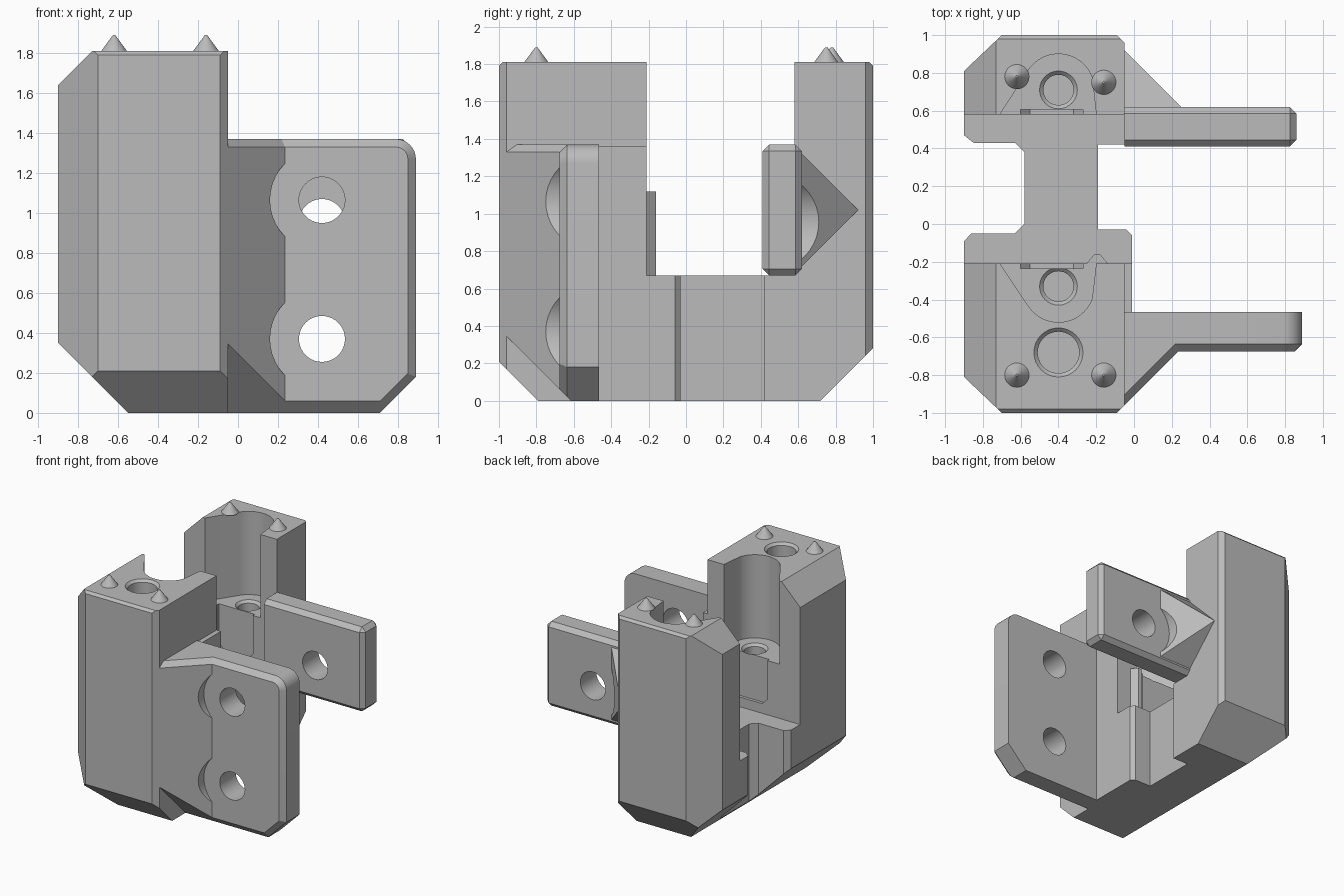
import bpy, bmesh, math
from mathutils import Vector

cube = bpy.data.objects.get("Cube")
if cube:
    bpy.data.objects.remove(cube, do_unlink=True)

grey = bpy.data.materials.new("plain grey")
grey.use_nodes = True
GREY = (0.5, 0.5, 0.5, 1)
grey.diffuse_color = GREY
grey.node_tree.nodes["Principled BSDF"].inputs["Base Color"].default_value = GREY


def finish(name, bm):
    bmesh.ops.recalc_face_normals(bm, faces=bm.faces[:])
    mesh = bpy.data.meshes.new(name)
    bm.to_mesh(mesh)
    bm.free()
    mesh.materials.append(grey)
    ob = bpy.data.objects.new(name, mesh)
    bpy.context.collection.objects.link(ob)
    return ob


def prism(name, outline, lo, hi, axis="z", planes=(), bevel=None, width=0.04):
    """Extrude an outline along z or y, bevel chosen edges, then trim by planes."""
    bm = bmesh.new()
    place = (lambda u, v, w: (u, v, w)) if axis == "z" else (lambda u, v, w: (u, w, v))
    low = [bm.verts.new(place(u, v, lo)) for u, v in outline]
    top = [bm.verts.new(place(u, v, hi)) for u, v in outline]
    bm.faces.new(low)
    bm.faces.new(top)
    n = len(outline)
    for i in range(n):
        j = (i + 1) % n
        bm.faces.new((low[i], low[j], top[j], top[i]))
    bmesh.ops.recalc_face_normals(bm, faces=bm.faces[:])
    if bevel:
        edges = [e for e in bm.edges if bevel(e.verts[0].co, e.verts[1].co)]
        bmesh.ops.bevel(bm, geom=edges, offset=width, segments=1, affect="EDGES")
    for co, normal in planes:
        cut = bmesh.ops.bisect_plane(bm, geom=bm.verts[:] + bm.edges[:] + bm.faces[:],
                                     dist=1e-5, plane_co=co, plane_no=Vector(normal).normalized(),
                                     clear_outer=True)
        rim = [g for g in cut["geom_cut"] if isinstance(g, bmesh.types.BMEdge)]
        if rim:
            bmesh.ops.holes_fill(bm, edges=[e for e in bm.edges if e.is_boundary], sides=0)
    return finish(name, bm)


def arc(cx, cy, r, a0, a1, steps, flip=1):
    angles = [math.radians(a0 + (a1 - a0) * i / steps) for i in range(steps + 1)]
    return [(cx + r * math.cos(a), cy + flip * r * math.sin(a)) for a in angles]


def disc(cx, cy, r):
    return arc(cx, cy, r, 0, 360, 40)[:-1]


def cone(name, r1, r2, height, x, y, z):
    bm = bmesh.new()
    bmesh.ops.create_cone(bm, cap_ends=True, segments=32, radius1=r1, radius2=r2, depth=height)
    bmesh.ops.translate(bm, verts=bm.verts[:], vec=(x, y, z + height / 2))
    return finish(name, bm)


def carve(ob, cutters):
    """Subtract the cutters from a part and remove them."""
    for c in cutters:
        c.hide_render = True
        mod = ob.modifiers.new("cut", "BOOLEAN")
        mod.operation, mod.solver, mod.object = "DIFFERENCE", "EXACT", c
    bpy.context.view_layer.update()
    graph = bpy.context.evaluated_depsgraph_get()
    mesh = bpy.data.meshes.new_from_object(ob.evaluated_get(graph))
    ob.modifiers.clear()
    ob.data = mesh
    for c in cutters:
        bpy.data.objects.remove(c, do_unlink=True)


def round_hole(x, y, z, r, depth):
    """Blind hole with a countersunk rim."""
    return [prism("cutter", disc(x, y, r), z - depth, z + 0.1),
            cone("cutter", r, r + 0.04, 0.04, x, y, z - 0.02)]


TOP, FLOOR, BASE, CX = 1.81, 1.12, 0.67, -0.4
under_left = ((-0.55, 0, 0), (-1, 0, -1))
over_left = ((-0.9, 0, 1.64), (-1, 0, 1))


# Tall columns with a scalloped socket on the inner face
def column(name, s, face, socket_y, foot):
    outline = [(-0.9, face), (-0.9, s * 0.81), (-0.7, s), (-0.09, s),
               (-0.05, s * 0.96), (-0.05, face)]
    ob = prism(name, outline, 0, TOP, planes=[
        under_left, over_left, ((0, s * foot, 0), (0, s, -1)), ((0, s, 1.79), (0, s, 1))])
    out = face - s * 0.1
    scallop = [(-0.2, out), (-0.2, face)] + arc(CX, socket_y, 0.19, 20, 145, 24, s)
    scallop += [(-0.71, face), (-0.71, out)]
    panel = [(-0.6, FLOOR + 0.05), (-0.6, 0.8), (-0.55, 0.75), (-0.32, 0.75),
             (-0.27, 0.8), (-0.27, FLOOR + 0.05)]
    cutters = [prism("cutter", scallop, FLOOR, TOP + 0.1),
               prism("cutter", panel, face - 0.025, face + 0.025, "y")]
    cutters += round_hole(CX, socket_y, FLOOR, 0.08, 0.3)
    if s < 0:
        cutters += round_hole(CX, -0.68, TOP, 0.11, 0.4)
    carve(ob, cutters)
    return ob


column("front_column", -1, -0.21, -0.33, 0.79)
column("back_column", 1, 0.58, 0.71, 0.72)

# Locating pins on the column tops
for label, x, y in (("front_left", -0.16, -0.8), ("front_right", -0.62, -0.8),
                    ("back_left", -0.16, 0.75), ("back_right", -0.62, 0.78)):
    cone(label + "_pin", 0.066, 0.006, 0.082, x, y, TOP - 0.002)

# Low base with a narrow bridge joining the columns
prism("bridge_base", [
    (-0.9, -0.22), (-0.9, -0.09), (-0.86, -0.05), (-0.63, -0.05), (-0.58, 0), (-0.58, 0.38),
    (-0.63, 0.43), (-0.85, 0.43), (-0.9, 0.47), (-0.9, 0.59), (-0.05, 0.59), (-0.05, 0.42),
    (-0.19, 0.42), (-0.19, -0.03), (-0.04, -0.03), (-0.01, -0.06), (-0.01, -0.22)],
    0, BASE, planes=[under_left])

# Thickened side behind the front plate, and the small rib beside the socket
prism("side_thickening", [(-0.1, -0.48), (-0.01, -0.48), (-0.01, -0.21), (-0.1, -0.21)], 0, 1.36)
prism("socket_rib", [(-0.26, -0.22), (-0.21, -0.16), (-0.18, -0.16), (-0.13, -0.22)],
      BASE - 0.02, FLOOR)

# Front mounting plate with two bolt holes
FRONT = -0.675
under_front = ((0, -0.615, 0), (0, -1, -1))
front_plate = prism(
    "front_plate",
    [(-0.08, 0), (0.71, 0), (0.89, 0.18)] + arc(0.79, 1.27, 0.1, 0, 90, 8) + [(-0.08, 1.37)],
    FRONT, -0.465, "y", planes=[under_front],
    bevel=lambda a, b: max(a.y, b.y) < FRONT + 0.001 and max(a.x, b.x) > 0)
bolt_heights = (0.37, 1.065)
carve(front_plate, [prism("cutter", disc(0.42, z, 0.115), -0.8, -0.3, "y") for z in bolt_heights])

front_gusset = prism(
    "front_gusset",
    [(-0.05, -0.96), (0.235, FRONT), (0.235, -0.63), (-0.08, -0.63), (-0.08, -0.93)], 0, 1.37,
    planes=[under_front, ((-0.05, -0.96, 1.33), (0.707, -0.707, 1))])
carve(front_gusset, [prism("cutter", disc(0.42, z, 0.26), -1.1, FRONT, "y") for z in bolt_heights])

# Back mounting plate with one bolt hole
back_plate = prism(
    "back_plate", [(-0.05, BASE), (0.86, BASE), (0.86, 1.37), (-0.05, 1.37)],
    0.41, 0.62, "y", bevel=lambda a, b: max(a.x, b.x) > 0, width=0.035)
carve(back_plate, [prism("cutter", disc(0.42, 0.955, 0.115), 0.3, 0.8, "y")])

back_gusset = prism(
    "back_gusset", [(-0.05, 0.92), (0.25, 0.62), (0.25, 0.59), (-0.08, 0.59), (-0.08, 0.9)],
    0.6, 1.45, planes=[((0, 0.92, 1.02), (0, 1, 1)), ((0, 0.61, 0.71), (0, 1, -1))])
carve(back_gusset, [prism("cutter", disc(0.42, 0.955, 0.26), 0.62, 1.1, "y")])

# Smooth the round walls, keep the edges crisp
for ob in bpy.context.collection.objects:
    if ob.type == "MESH" and ob.data.materials and ob.data.materials[0] == grey:
        for p in ob.data.polygons:
            p.use_smooth = True
        ob.data.set_sharp_from_angle(angle=math.radians(25))
